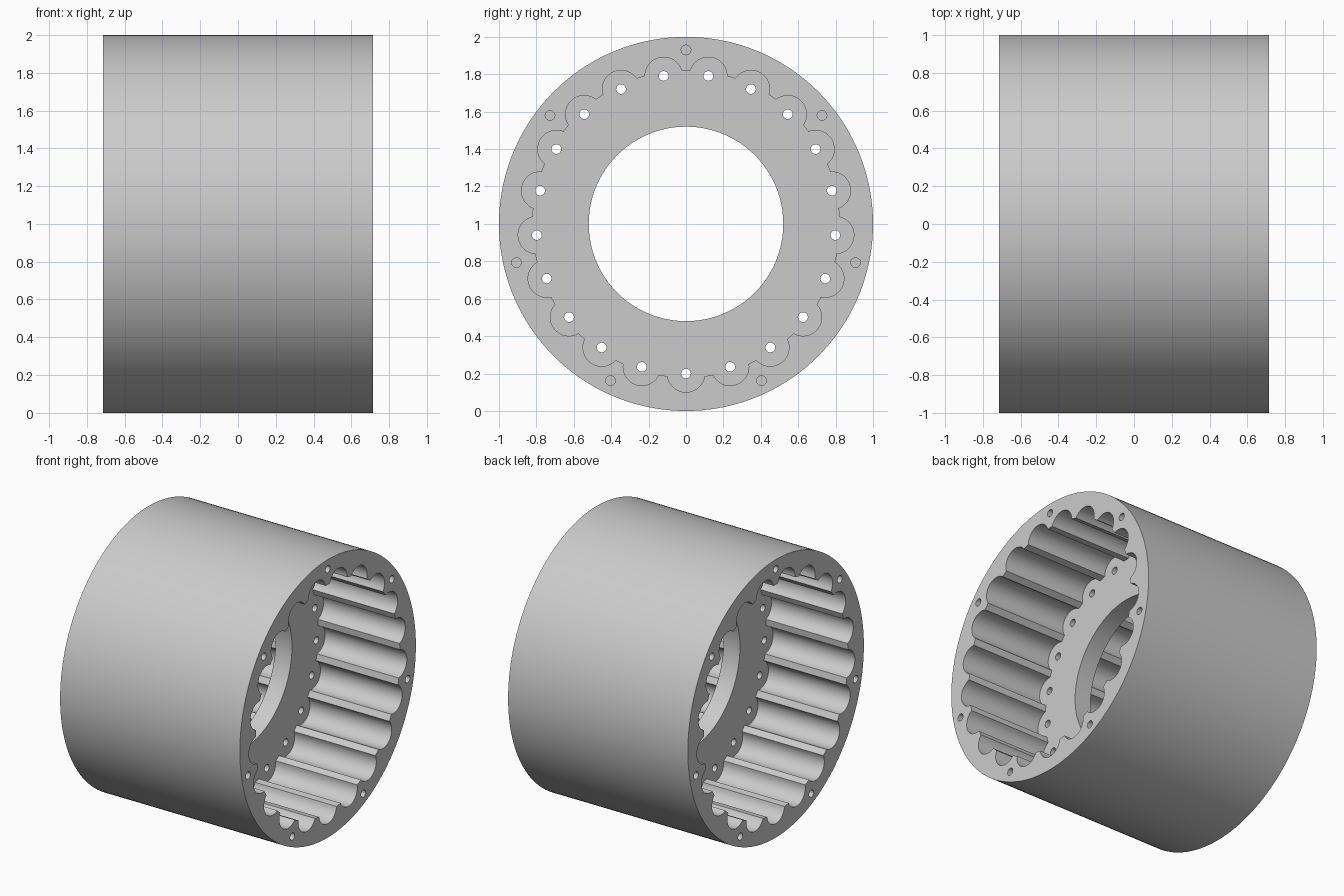
import bpy, bmesh, math
from mathutils import Vector

old = bpy.data.objects.get("Cube")
if old:
    bpy.data.objects.remove(old, do_unlink=True)

HALF = 0.715          # half length along x
WEB = 0.065           # half thickness of the middle web
POCKETS = 21
PIN_R, PIN_RING = 0.1, 0.8
LAND_R = 0.82
TURN = math.tau / POCKETS

steel = bpy.data.materials.new("plain grey")
steel.use_nodes = True
grey = (0.6, 0.6, 0.6, 1)
steel.diffuse_color = grey
steel.node_tree.nodes["Principled BSDF"].inputs["Base Color"].default_value = grey


def polar(radius, angle):
    return Vector((radius * math.cos(angle), radius * math.sin(angle)))


def circle(radius, count, centre=Vector((0, 0))):
    return [centre + polar(radius, math.tau * i / count) for i in range(count)]


def add_prism(bm, outline, x0, x1):
    """Extrude a closed (y, z) outline along x."""
    base = bm.faces.new([bm.verts.new((x0, p.x, p.y + 1)) for p in outline])
    out = bmesh.ops.extrude_face_region(bm, geom=[base], use_keep_orig=True)
    verts = [g for g in out["geom"] if isinstance(g, bmesh.types.BMVert)]
    bmesh.ops.translate(bm, verts=verts, vec=(x1 - x0, 0, 0))


def make_object(name, prisms):
    bm = bmesh.new()
    for outline, x0, x1 in prisms:
        add_prism(bm, outline, x0, x1)
    bmesh.ops.recalc_face_normals(bm, faces=bm.faces)
    mesh = bpy.data.meshes.new(name)
    bm.to_mesh(mesh)
    bm.free()
    mesh.materials.append(steel)
    obj = bpy.data.objects.new(name, mesh)
    bpy.context.collection.objects.link(obj)
    return obj


def scalloped_outline():
    """Round grooves around the ring, joined by narrow lands."""
    # angle on each groove where it meets the land circle
    cos_a = (LAND_R**2 - PIN_RING**2 - PIN_R**2) / (2 * PIN_RING * PIN_R)
    reach = math.acos(cos_a)
    points = []
    for k in range(POCKETS):
        a = -math.pi / 2 + k * TURN
        centre = polar(PIN_RING, a)
        points += [centre + polar(PIN_R, a + reach * (i / 9 - 1)) for i in range(19)]
        points.append(polar(LAND_R, a + TURN / 2))
    return points


# Outer sleeve, solid before cutting
housing = make_object("ring_housing", [(circle(1, 144), -HALF, HALF)])

# Deep scalloped pockets at both ends, leaving the web in the middle
pocket = scalloped_outline()
cutters = [
    make_object("pocket_cutter", [(pocket, s * WEB, s * (HALF + 0.1)) for s in (-1, 1)]),
    make_object("bore_cutter", [(circle(0.52, 96), -0.3, 0.3)]),
]

# Through holes in the web, one at each groove centre
cutters.append(make_object("web_hole_cutter", [
    (circle(0.026, 20, polar(PIN_RING, -math.pi / 2 + k * TURN)), -0.2, 0.2)
    for k in range(POCKETS)]))

# Seven blind holes in each end face
cutters.append(make_object("rim_hole_cutter", [
    (circle(0.026, 20, polar(0.93, math.pi / 2 + k * math.tau / 7)),
     s * (HALF - 0.25), s * (HALF + 0.1))
    for k in range(7) for s in (-1, 1)]))

for cutter in cutters:
    cutter.hide_render = True
    cut = housing.modifiers.new(cutter.name, "BOOLEAN")
    cut.operation = "DIFFERENCE"
    cut.solver = "EXACT"
    cut.object = cutter

# Bake the cuts and drop the helpers
graph = bpy.context.evaluated_depsgraph_get()
baked = bpy.data.meshes.new_from_object(housing.evaluated_get(graph))
housing.modifiers.clear()
housing.data = baked
baked.materials.clear()
baked.materials.append(steel)
for poly in baked.polygons:
    poly.material_index = 0
for cutter in cutters:
    bpy.data.objects.remove(cutter, do_unlink=True)

bpy.ops.object.select_all(action="DESELECT")
housing.select_set(True)
bpy.context.view_layer.objects.active = housing
bpy.ops.object.shade_smooth_by_angle(angle=math.radians(30))
